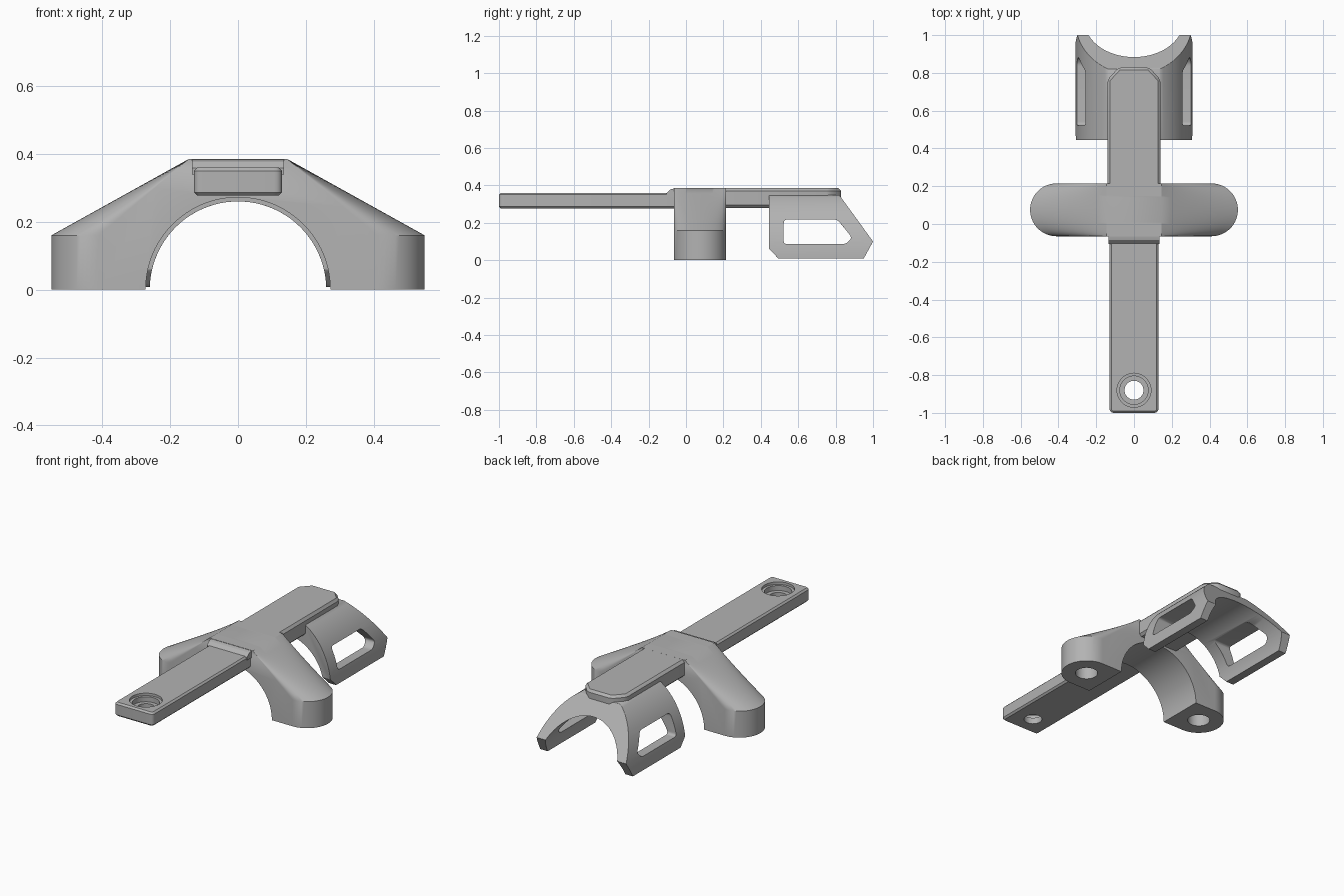
import bpy, bmesh, math
from mathutils import Vector

if "Cube" in bpy.data.objects:
    bpy.data.objects.remove(bpy.data.objects["Cube"])

grey = bpy.data.materials.new("plain grey")
grey.diffuse_color = (0.45, 0.45, 0.45, 1)
grey.use_nodes = True
grey.node_tree.nodes["Principled BSDF"].inputs["Base Color"].default_value = grey.diffuse_color


def make(name, bm):
    bmesh.ops.recalc_face_normals(bm, faces=bm.faces[:])
    me = bpy.data.meshes.new(name)
    bm.to_mesh(me)
    bm.free()
    me.materials.append(grey)
    ob = bpy.data.objects.new(name, me)
    bpy.context.collection.objects.link(ob)
    return ob


def prism(name, pts, axis, lo, hi):
    """Extrude a 2D outline along an axis (0 = x, 1 = y, 2 = z)."""
    bm = bmesh.new()
    rings = []
    for d in (lo, hi):
        ring = []
        for a, b in pts:
            co = [a, b]
            co.insert(axis, d)
            ring.append(bm.verts.new(co))
        rings.append(ring)
        bm.faces.new(ring)
    n = len(pts)
    for i in range(n):
        k = (i + 1) % n
        bm.faces.new((rings[0][i], rings[0][k], rings[1][k], rings[1][i]))
    return make(name, bm)


def rounded(pts, r, steps=5):
    """Round the corners of an outline."""
    out = []
    for i, p in enumerate(pts):
        p, a, b = Vector(p), Vector(pts[i - 1]), Vector(pts[(i + 1) % len(pts)])
        s, e = p + (a - p).normalized() * r, p + (b - p).normalized() * r
        for k in range(steps + 1):
            t = k / steps
            out.append(tuple(s * (1 - t) ** 2 + p * 2 * t * (1 - t) + e * t * t))
    return out


def circle(cx, cy, r, n=48):
    return [(cx + r * math.cos(2 * math.pi * i / n), cy + r * math.sin(2 * math.pi * i / n)) for i in range(n)]


def rect(x0, y0, x1, y1):
    return [(x0, y0), (x1, y0), (x1, y1), (x0, y1)]


def apply(ob, mod):
    bpy.context.view_layer.objects.active = ob
    bpy.ops.object.modifier_apply(modifier=mod.name)


def boolean(ob, cutter, op="DIFFERENCE"):
    m = ob.modifiers.new("cut", "BOOLEAN")
    m.operation, m.solver, m.object = op, "EXACT", cutter
    apply(ob, m)
    bpy.data.objects.remove(cutter)


def bevel(ob, width, segments=1):
    m = ob.modifiers.new("bevel", "BEVEL")
    m.width, m.segments = width, segments
    m.limit_method, m.angle_limit = "ANGLE", math.radians(32)
    apply(ob, m)


def smooth(ob):
    bpy.ops.object.select_all(action="DESELECT")
    ob.select_set(True)
    bpy.context.view_layer.objects.active = ob
    bpy.ops.object.shade_smooth_by_angle(angle=math.radians(30))


# Bridge: rounded legs lofted up to a flat top
Y0, R, TOP = 0.075, 0.14, 0.385
bm = bmesh.new()
rings, N, S = [], 32, 8
for j in range(N + 1):
    a = math.pi * j / N
    y, xb = Y0 - R * math.cos(a), 0.41 + R * math.sin(a)
    half = [(xb, 0)] + [(xb + (0.145 - xb) * k / S, 0.16 + (TOP - 0.16) * k / S) for k in range(S + 1)]
    outline = half + [(-x, z) for x, z in reversed(half)]
    rings.append([bm.verts.new((x, y, z)) for x, z in outline])
for r0, r1 in zip(rings, rings[1:]):
    for i in range(len(r0)):
        k = (i + 1) % len(r0)
        bm.faces.new((r0[i], r0[k], r1[k], r1[i]))
bm.faces.new(rings[0])
bm.faces.new(rings[-1])
bridge = make("bridge", bm)
boolean(bridge, prism("arch_cutter", circle(0, 0, 0.272, 96), 1, -0.5, 0.5))
for s in (-1, 1):  # blind holes under the legs
    boolean(bridge, prism("hole_cutter", circle(s * 0.41, Y0, 0.062), 2, -0.1, 0.13))
smooth(bridge)

# Front bar with a countersunk screw hole
bar = prism("front_bar", rounded(rect(-0.13, -1.0, 0.13, 0.05), 0.025), 2, 0.277, 0.36)
bevel(bar, 0.01)
boolean(bar, prism("bore_cutter", circle(0, -0.88, 0.05), 2, 0.2, 0.5))
boolean(bar, prism("recess_cutter", circle(0, -0.88, 0.075), 2, 0.315, 0.5))
boolean(bar, prism("lip_cutter", circle(0, -0.88, 0.09), 2, 0.345, 0.5))
smooth(bar)

# Ramp between the front bar and the bridge top
ramp = prism("ramp", [(-0.105, 0.34), (-0.105, 0.358), (-0.085, 0.378), (-0.06, 0.3845),
                      (0.0, 0.3845), (0.0, 0.34)], 0, -0.135, 0.135)
smooth(ramp)

# Rear spine with clipped rear corners
spine = prism("rear_spine", [(-0.14, 0.1), (0.14, 0.1), (0.14, 0.765), (0.08, 0.83),
                             (-0.08, 0.83), (-0.14, 0.765)], 2, 0.28, 0.3848)
bevel(spine, 0.014)
smooth(spine)

# Rear clip: curved shell trimmed to a side outline
M = 48
outer = [(0.31 * math.cos(math.pi * i / M), 0.387 * math.sin(math.pi * i / M)) for i in range(M + 1)]
inner = [(0.26 * math.cos(math.pi * i / M), 0.26 * math.sin(math.pi * i / M)) for i in range(M, -1, -1)]
clip = prism("rear_clip", outer + inner, 1, 0.4, 1.05)
side = [(0.445, 0.06), (0.495, 0.008), (0.95, 0.008), (1.0, 0.1), (0.82, 0.348), (0.445, 0.348)]
boolean(clip, prism("side_trim", side, 0, -1, 1), "INTERSECT")
slot = rounded([(0.522, 0.086), (0.855, 0.086), (0.888, 0.12), (0.81, 0.217), (0.522, 0.217)], 0.02)
boolean(clip, prism("slot_cutter", slot, 0, -1, 1))
bevel(clip, 0.01)
smooth(clip)
